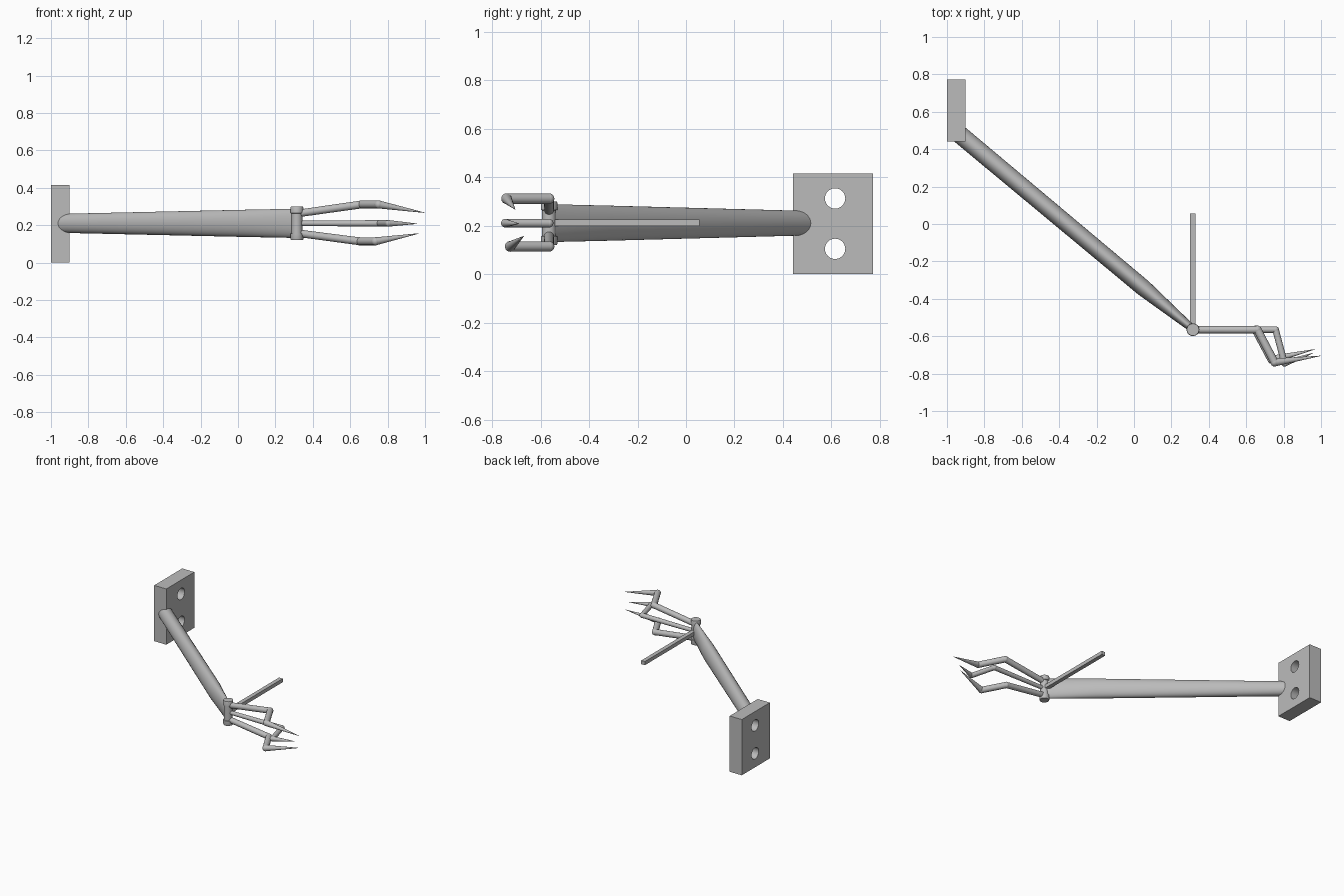
import bpy, bmesh, math
from mathutils import Vector

if "Cube" in bpy.data.objects:
    bpy.data.objects.remove(bpy.data.objects["Cube"])

steel = bpy.data.materials.new("grey metal")
steel.diffuse_color = (0.5, 0.5, 0.5, 1)
steel.use_nodes = True
steel.node_tree.nodes["Principled BSDF"].inputs["Base Color"].default_value = steel.diffuse_color


def add_object(name, bm, smooth=True):
    bmesh.ops.recalc_face_normals(bm, faces=bm.faces)
    mesh = bpy.data.meshes.new(name)
    bm.to_mesh(mesh)
    bm.free()
    mesh.materials.append(steel)
    ob = bpy.data.objects.new(name, mesh)
    bpy.context.collection.objects.link(ob)
    if smooth:
        bpy.ops.object.select_all(action='DESELECT')
        ob.select_set(True)
        bpy.context.view_layer.objects.active = ob
        bpy.ops.object.shade_smooth_by_angle(angle=math.radians(35))
    return ob


def box(name, lo, hi):
    bm = bmesh.new()
    bmesh.ops.create_cube(bm, size=1)
    for v in bm.verts:
        v.co = Vector([(a + b) / 2 + c * (b - a) for a, b, c in zip(lo, hi, v.co)])
    return add_object(name, bm, False)


def add_loft(bm, sections, side, up, n=32):
    """Skin elliptical sections given as (centre, side radius, up radius)."""
    rings = []
    for c, rs, ru in sections:
        rings.append([bm.verts.new(Vector(c) + side * rs * math.cos(2 * math.pi * i / n)
                                   + up * ru * math.sin(2 * math.pi * i / n)) for i in range(n)])
    for a, b in zip(rings, rings[1:]):
        for i in range(n):
            j = (i + 1) % n
            bm.faces.new((a[i], a[j], b[j], b[i]))
    bm.faces.new(rings[0])
    bm.faces.new(rings[-1][::-1])


def add_rod(bm, p, q, r1, r2):
    d = (Vector(q) - Vector(p)).normalized()
    side = d.cross(Vector((0, 0, 1))).normalized()
    add_loft(bm, [(p, r1, r1), (q, r2, r2)], side, side.cross(d), 24)


def add_ball(bm, p, r):
    ball = bmesh.ops.create_uvsphere(bm, u_segments=20, v_segments=12, radius=r)
    bmesh.ops.translate(bm, verts=ball["verts"], vec=p)


# Mounting plate with two bolt holes
plate = box("mounting_plate", (-1, 0.442, 0), (-0.9, 0.772, 0.415))
for z in (0.312, 0.104):
    bm = bmesh.new()
    add_rod(bm, (-1.1, 0.615, z), (-0.8, 0.615, z), 0.042, 0.042)
    cutter = add_object("bolt_hole_cutter", bm)
    cutter.hide_render = True
    cutter.hide_set(True)
    mod = plate.modifiers.new("bolt_hole", 'BOOLEAN')
    mod.object = cutter
    mod.solver = 'EXACT'

# Long arm: round at the plate, flattened to a blade at the wrist
start, end = Vector((-0.932, 0.479, 0.21)), Vector((0.312, -0.56, 0.21))
axis = (end - start).normalized()
up = Vector((0, 0, 1))
bm = bmesh.new()
add_loft(bm, [(start, 0.048, 0.051), (start.lerp(end, 0.79), 0.045, 0.073),
              (end, 0.02, 0.078)], axis.cross(up), up, 48)
add_object("arm", bm)

# Wrist pin with a collar at each end
bm = bmesh.new()
X, Y = 0.315, -0.565
add_loft(bm, [((X, Y, z), r, r) for z, r in
              ((0.12, 0.032), (0.125, 0.034), (0.155, 0.034), (0.157, 0.029),
               (0.263, 0.029), (0.265, 0.034), (0.295, 0.034), (0.3, 0.032))],
         Vector((1, 0, 0)), Vector((0, 1, 0)))
add_object("wrist_pin", bm)

# Flat lever behind the wrist
box("lever", (0.3, -0.57, 0.198), (0.33, 0.055, 0.225))

# Fingers: root, elbow, knuckle, tip, root radius, joint radius
fingers = {
    "upper_finger": ((X, Y, 0.262), (0.66, Y, 0.311), (0.752, -0.74, 0.311),
                     (0.997, -0.705, 0.267), 0.02, 0.022),
    "middle_finger": ((X, Y, 0.21), (0.757, Y, 0.21), (0.805, -0.745, 0.21),
                      (0.957, -0.69, 0.208), 0.014, 0.018),
    "lower_finger": ((X, Y, 0.158), (0.65, Y, 0.114), (0.735, -0.725, 0.114),
                     (0.967, -0.67, 0.156), 0.02, 0.022),
}
for name, (root, elbow, knuckle, tip, r, rj) in fingers.items():
    bm = bmesh.new()
    add_rod(bm, root, elbow, r, rj * 0.95)
    add_ball(bm, elbow, rj)
    add_rod(bm, elbow, knuckle, rj * 0.97, rj * 0.97)
    add_ball(bm, knuckle, rj)
    add_rod(bm, knuckle, tip, rj * 0.97, 0.001)
    add_object(name, bm)
